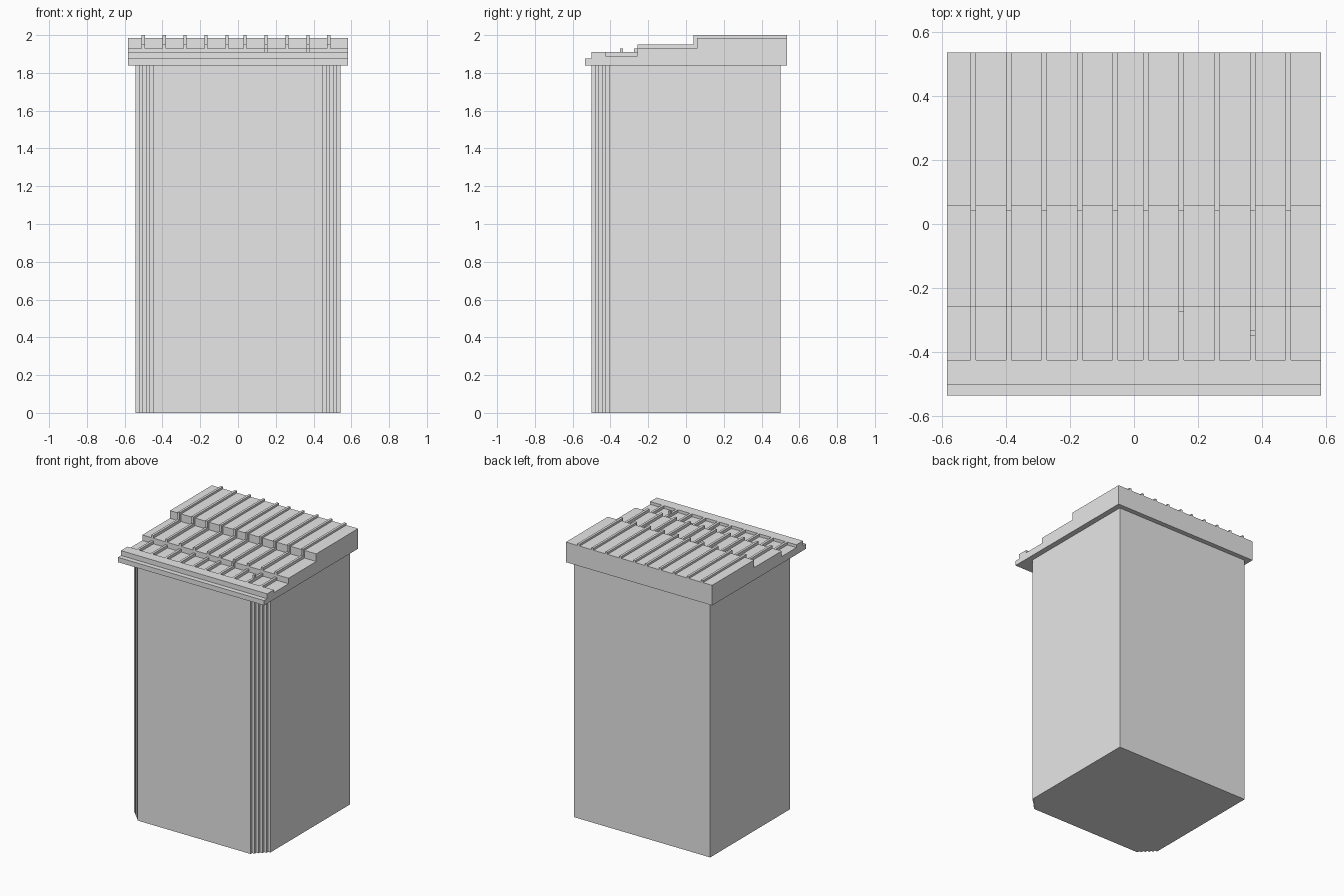
import bpy, bmesh
from mathutils import Vector

cube = bpy.data.objects.get("Cube")
if cube:
    bpy.data.objects.remove(cube, do_unlink=True)

grey = bpy.data.materials.new("plain_grey")
grey.use_nodes = True
GREY = (0.8, 0.8, 0.8, 1)
grey.diffuse_color = GREY
grey.node_tree.nodes["Principled BSDF"].inputs["Base Color"].default_value = GREY


def extrude_profile(name, points, direction):
    """Solid made by extruding a closed planar outline along a vector."""
    bm = bmesh.new()
    face = bm.faces.new([bm.verts.new(p) for p in points])
    moved = bmesh.ops.extrude_face_region(bm, geom=[face], use_keep_orig=True)["geom"]
    verts = [g for g in moved if isinstance(g, bmesh.types.BMVert)]
    bmesh.ops.translate(bm, verts=verts, vec=Vector(direction))
    bmesh.ops.recalc_face_normals(bm, faces=bm.faces)
    mesh = bpy.data.meshes.new(name)
    bm.to_mesh(mesh)
    bm.free()
    mesh.materials.append(grey)
    obj = bpy.data.objects.new(name, mesh)
    bpy.context.collection.objects.link(obj)
    return obj


# Body: box whose two front corners are cut into small steps
HX, HY, EAVE = 0.543, 0.5, 1.84
STEPS, STEP = 5, 0.0185
corner = [(HX - STEPS * STEP, -HY)]
for i in range(STEPS):
    x, y = corner[-1]
    corner += [(x, y + STEP), (x + STEP, y + STEP)]
half = corner + [(HX, HY)]
outline = half + [(-x, y) for x, y in reversed(half)]
extrude_profile("body", [(x, y, 0) for x, y in outline], (0, 0, EAVE))

# Roof: stepped slab with a raised front lip
RX, RY = 0.583, 0.535
LIP, MID, TOP = -0.425, -0.257, 0.058
roof = [(-RY, EAVE), (-RY, 1.875), (-HY, 1.875), (-HY, 1.91), (LIP, 1.91),
        (LIP, 1.89), (MID, 1.89), (MID, 1.93), (TOP, 1.93), (TOP, 1.985),
        (RY, 1.985), (RY, EAVE)]
extrude_profile("roof", [(-RX, y, z) for y, z in roof], (2 * RX, 0, 0))

# Roof ribs: one stepped batten per row, with a nose at the upper tier
RIB = 0.017
NOSE = TOP - 0.018
rib = [(LIP, 1.888), (LIP, 1.91), (MID, 1.91), (MID, 1.95), (NOSE, 1.95),
       (NOSE, 2.0), (RY, 2.0), (RY, 1.98), (TOP + 0.005, 1.98),
       (TOP + 0.005, 1.925), (MID + 0.005, 1.925), (MID + 0.005, 1.888)]
left_rows = [-0.502 + 0.111 * i for i in range(5)]
right_rows = [0.037 + 0.111 * i for i in range(5)]
for n, x in enumerate(left_rows + right_rows):
    extrude_profile(f"roof_rib_{n + 1}", [(x - RIB / 2, y, z) for y, z in rib], (RIB, 0, 0))


# Small stubs standing on two of the lower ribs
def stub(name, x, y, z0, z1):
    pts = [(x - RIB / 2, y, z0), (x + RIB / 2, y, z0),
           (x + RIB / 2, y, z1), (x - RIB / 2, y, z1)]
    extrude_profile(name, pts, (0, RIB, 0))


stub("rib_stub_inner", right_rows[1], MID - RIB, 1.89, 1.93)
stub("rib_stub_outer", right_rows[3], -0.35, 1.9, 1.93)
